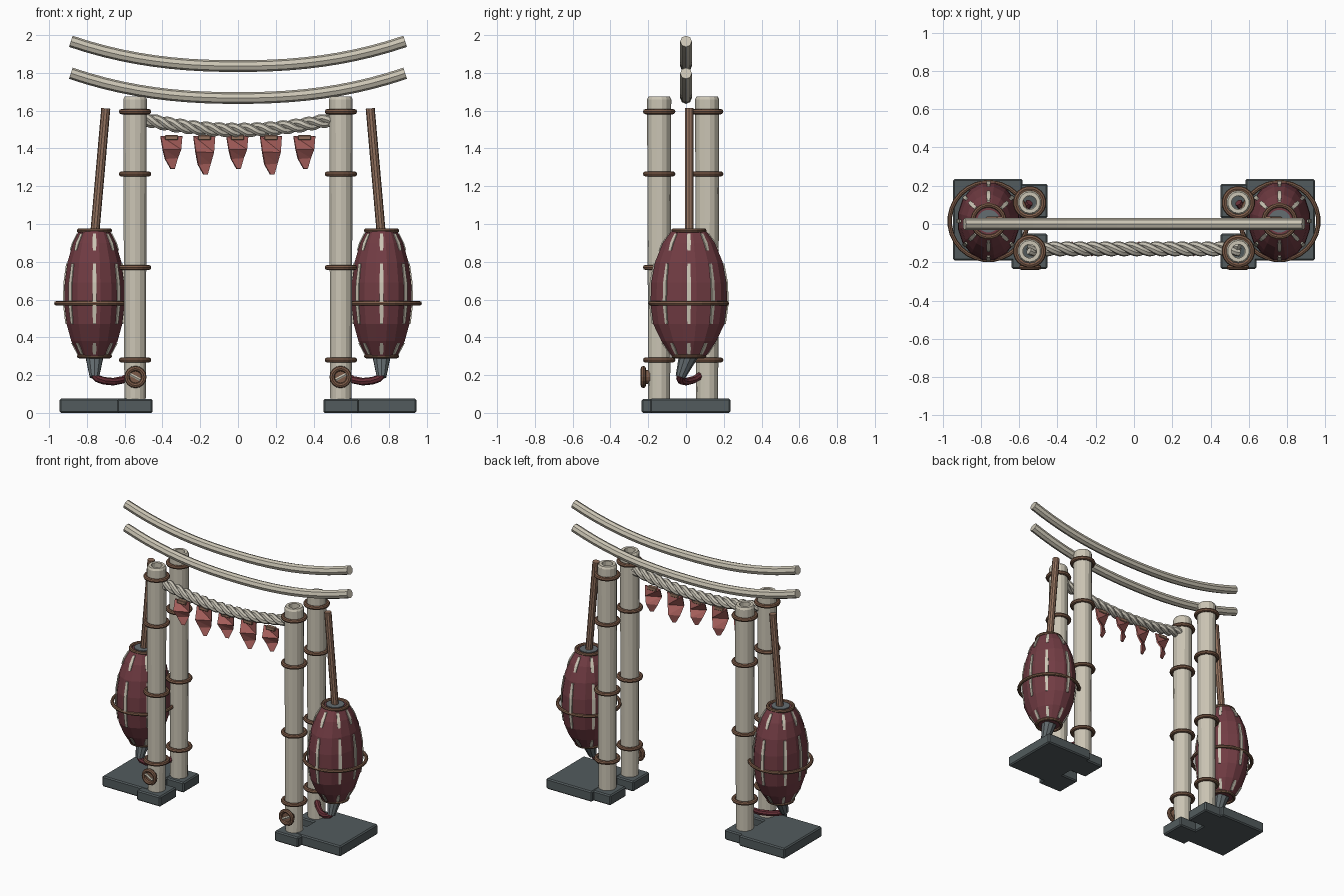
import bpy, bmesh, math
from mathutils import Vector as V

if "Cube" in bpy.data.objects:
    bpy.data.objects.remove(bpy.data.objects["Cube"])

def material(name, rgb):
    m = bpy.data.materials.new(name)
    m.diffuse_color = (*rgb, 1)
    m.use_nodes = True
    m.node_tree.nodes["Principled BSDF"].inputs["Base Color"].default_value = m.diffuse_color
    return m

CREAM = material("pale_wood", (0.60, 0.56, 0.46))
ROPE = material("rope_fibre", (0.56, 0.53, 0.45))
WINE = material("wine_red", (0.165, 0.045, 0.056))
BROWN = material("brown_band", (0.20, 0.105, 0.065))
POLE = material("pole_wood", (0.29, 0.165, 0.11))
SLATE = material("slate", (0.085, 0.105, 0.11))
STEEL = material("grey_metal", (0.13, 0.155, 0.165))
CLOTH = material("red_cloth", (0.42, 0.125, 0.115))
HOSE = material("hose_red", (0.14, 0.03, 0.04))
TAU = math.tau

def finish(name, bm, mat, mirror=True):
    bmesh.ops.recalc_face_normals(bm, faces=bm.faces)
    me = bpy.data.meshes.new(name)
    bm.to_mesh(me)
    bm.free()
    me.materials.append(mat)
    ob = bpy.data.objects.new(name, me)
    bpy.context.collection.objects.link(ob)
    if mirror:
        ob.modifiers.new("mirror", 'MIRROR').use_mirror_merge = False
    return ob

def loft(bm, rings, closed=False, caps=True):
    """Skin a list of equal vertex rings."""
    vs = [[bm.verts.new(p) for p in r] for r in rings]
    n = len(vs[0])
    pairs = list(zip(vs, vs[1:])) + ([(vs[-1], vs[0])] if closed else [])
    for a, b in pairs:
        for i in range(n):
            j = (i + 1) % n
            bm.faces.new((a[i], a[j], b[j], b[i]))
    if caps and not closed:
        bm.faces.new(vs[0])
        bm.faces.new(vs[-1])

def sweep(bm, pts, radius, sides, closed=False, ref=V((0, 0, 1))):
    """Round tube along a path; radius is a number or one per point."""
    pts, rings, n = [V(p) for p in pts], [], len(pts)
    for i, p in enumerate(pts):
        a = pts[(i - 1) % n] if closed else pts[max(i - 1, 0)]
        b = pts[(i + 1) % n] if closed else pts[min(i + 1, n - 1)]
        t = (b - a).normalized()
        u = t.cross(ref).normalized()
        w = u.cross(t)
        r = radius[i] if isinstance(radius, list) else radius
        rings.append([p + r * (u * math.cos(TAU * k / sides) + w * math.sin(TAU * k / sides))
                      for k in range(sides)])
    loft(bm, rings, closed)

def circle(x, y, z, rx, ry, n):
    return [V((x + rx * math.cos(TAU * (k + .5) / n), y + ry * math.sin(TAU * (k + .5) / n), z))
            for k in range(n)]

def hoop(bm, x, y, z, r, minor, n=20):
    sweep(bm, circle(x, y, z, r, r, n), minor, 8, closed=True)

def box(name, x0, x1, y0, y1, z0, z1, mat, bevel=0.008, mirror=True):
    bm = bmesh.new()
    bmesh.ops.create_cube(bm, size=1)
    for v in bm.verts:
        v.co = ((x0 + x1) / 2 + v.co.x * (x1 - x0), (y0 + y1) / 2 + v.co.y * (y1 - y0),
                (z0 + z1) / 2 + v.co.z * (z1 - z0))
    if bevel:
        bmesh.ops.bevel(bm, geom=bm.edges[:], offset=bevel, segments=1, affect='EDGES')
    return finish(name, bm, mat, mirror)

# Stone footings
box("footing_slab", -.945, -.582, -.19, .235, 0, .075, SLATE)
box("footing_front", -.64, -.452, -.235, -.05, 0, .073, SLATE)
box("footing_back", -.64, -.452, .03, .21, 0, .073, SLATE)

# Hollow posts with four bands each
PX = -.545
for label, py in (("front", -.142), ("back", .112)):
    bm = bmesh.new()
    prof = [(.058, .06), (.061, .8), (.064, 1.66), (.056, 1.675), (.036, 1.675), (.034, .06)]
    loft(bm, [circle(PX, py, z, r, r, 14) for r, z in prof], closed=True)
    finish(label + "_post", bm, CREAM)
    bm = bmesh.new()
    for z in (.28, .77, 1.265, 1.595):
        hoop(bm, PX, py, z, .073, .014)
    finish(label + "_post_bands", bm, BROWN)

# Two curved top beams
for label, z0 in (("lower", 1.667), ("upper", 1.836)):
    bm = bmesh.new()
    xs = [-.885 + 1.77 * i / 20 for i in range(21)]
    sweep(bm, [(x, 0, z0 + .131 * abs(x / .885) ** 2.3) for x in xs], .031, 8, ref=V((0, 1, 0)))
    finish(label + "_beam", bm, CREAM, False)

# Barrel, oval in plan: (z, half width x, half width y)
BX, BY = -.76, .015
PROFILE = [(.30, .082, .092), (.38, .125, .148), (.47, .150, .192), (.58, .163, .207),
           (.69, .160, .203), (.80, .145, .182), (.90, .115, .140), (.965, .082, .092)]
bm = bmesh.new()
loft(bm, [circle(BX, BY, z, a, b, 16) for z, a, b in PROFILE])
finish("barrel", bm, WINE)

def barrel_radii(z):
    for (z0, a0, b0), (z1, a1, b1) in zip(PROFILE, PROFILE[1:]):
        if z <= z1:
            f = (z - z0) / (z1 - z0)
            return a0 + f * (a1 - a0), b0 + f * (b1 - b0)

# Pale stripes down the barrel, eight directions, three dashes each
bm = bmesh.new()
for k in range(8):
    ang = TAU * k / 8
    d, s = V((math.cos(ang), math.sin(ang), 0)), V((-math.sin(ang), math.cos(ang), 0))
    for zs in ((.31, .34, .37), (.47, .58, .69, .79), (.86, .90, .95)):
        rings = []
        for i, z in enumerate(zs):
            a, b = barrel_radii(z)
            r = 1 / math.sqrt((d.x / a) ** 2 + (d.y / b) ** 2)
            c = V((BX, BY, z)) + d * r
            w = .011 if 0 < i < len(zs) - 1 else .008
            rings.append([c + s * w + d * .004, c - s * w + d * .004,
                          c - s * w - d * .006, c + s * w - d * .006])
        loft(bm, rings)
finish("barrel_stripes", bm, CREAM)

# Barrel hoops and top plate
bm = bmesh.new()
hoop(bm, BX, BY, .58, .203, .012, 28)
hoop(bm, BX, BY, .30, .083, .011)
hoop(bm, BX, BY, .965, .083, .012)
finish("barrel_hoops", bm, BROWN)
bm = bmesh.new()
loft(bm, [circle(BX, BY, z, .06, .06, 16) for z in (.955, .971)])
finish("barrel_top_plate", bm, STEEL)

# Leaning pole rising from the barrel
bm = bmesh.new()
sweep(bm, [(-.76, .017, .93), (-.70, .017, 1.612)], .024, 10, ref=V((0, 1, 0)))
finish("leaning_pole", bm, POLE)

# Nozzle under the barrel and hose into the back post
bm = bmesh.new()
sweep(bm, [(BX, .015, .31), (BX, -.03, .19)], [.052, .026], 10, ref=V((1, 0, 0)))
finish("nozzle", bm, STEEL)
bm = bmesh.new()
sweep(bm, [(-.76, -.03, .20), (-.745, -.032, .182), (-.71, -.025, .17), (-.66, 0, .165),
           (-.61, .04, .175), (-.57, .08, .20), (-.545, .112, .225)], .02, 8)
finish("hose", bm, HOSE)

# Round valve wheel on each front post
bm = bmesh.new()
ring = [(PX + .002 + .045 * math.cos(TAU * k / 16), -.226, .19 + .045 * math.sin(TAU * k / 16))
        for k in range(16)]
sweep(bm, ring, .014, 8, closed=True, ref=V((0, 1, 0)))
sweep(bm, [(PX, -.19, .19), (PX, -.226, .19)], .036, 12)
finish("valve_wheel", bm, BROWN)
bm = bmesh.new()
sweep(bm, [(PX - .028, -.229, .205), (PX + .028, -.229, .175)], .009, 6)
finish("valve_spoke", bm, CREAM)

# Twisted rope of three strands
bm = bmesh.new()
for strand in range(3):
    pts = []
    for i in range(121):
        x = -.55 + 1.1 * i / 120
        th = TAU * (strand / 3 + 5.5 * i / 120)
        pts.append((x, -.13 + .02 * math.cos(th),
                    1.497 + .07 * (x / .55) ** 2 + .02 * math.sin(th)))
    sweep(bm, pts, .0195, 7, ref=V((0, 1, 0)))
finish("twisted_rope", bm, ROPE, False)

# Folded cloth pennants with hanging tabs
for i, x in enumerate((-.352, -.178, -.003, .175, .352)):
    drop = .03 if i % 2 else 0
    bm = bmesh.new()
    rows = [[(-.058, -.125, 1.465), (.058, -.125, 1.465)],
            [(-.046, -.165, 1.395 - drop / 2), (.05, -.115, 1.395 - drop / 2)],
            [(-.034, -.135, 1.345 - drop), (.032, -.095, 1.35 - drop)],
            [(-.004, -.13, 1.292 - drop), (.016, -.12, 1.292 - drop)]]
    vs = [[bm.verts.new((p[0] + x, p[1], p[2])) for p in r] for r in rows]
    for a, b in zip(vs, vs[1:]):
        bm.faces.new((a[0], a[1], b[1]))
        bm.faces.new((a[0], b[1], b[0]))
    ob = finish(f"pennant_{i + 1}", bm, CLOTH, False)
    sol = ob.modifiers.new("thickness", 'SOLIDIFY')
    sol.thickness, sol.offset = .01, 0
    box(f"pennant_tab_{i + 1}", x - .034, x + .034, -.142, -.112, 1.445, 1.47, POLE, .003, False)
